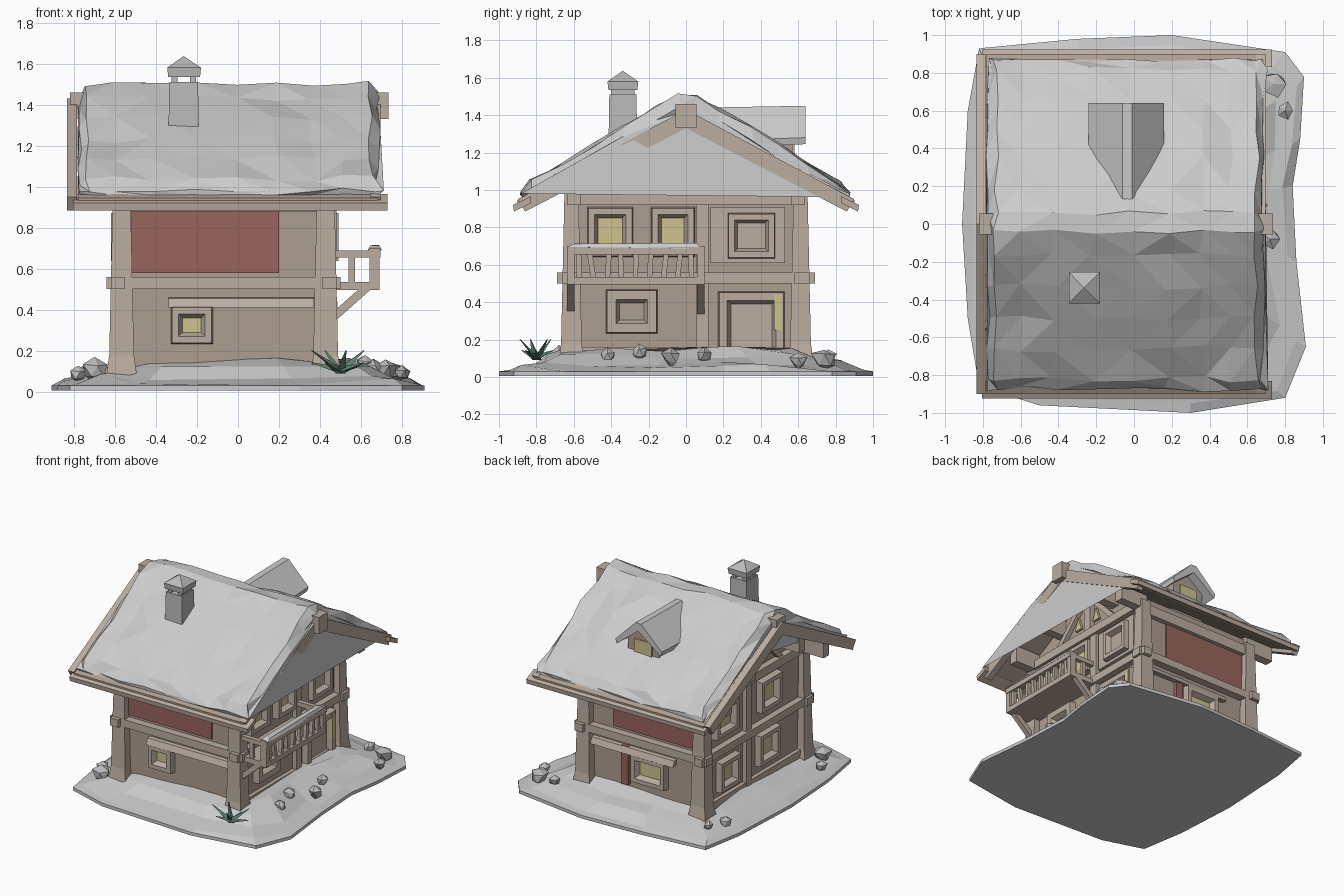
import bpy, bmesh, math, random
from mathutils import Vector

if "Cube" in bpy.data.objects:
    bpy.data.objects.remove(bpy.data.objects["Cube"])

random.seed(4)
J = lambda a: random.uniform(-a, a)


def material(name, r, g, b):
    m = bpy.data.materials.new(name)
    m.diffuse_color = (r, g, b, 1)
    m.use_nodes = True
    m.node_tree.nodes["Principled BSDF"].inputs["Base Color"].default_value = m.diffuse_color
    return m


WOOD = material("wood", .42, .34, .28)
TRIM = material("trim", .50, .42, .35)
RED = material("red_panel", .32, .13, .11)
GLOW = material("window_glow", .62, .55, .28)
SNOW = material("snow", .72, .72, .72)
STONE = material("stone", .5, .5, .5)
GREEN = material("pine", .1, .2, .15)


def finish(name, bm, *mats):
    bmesh.ops.recalc_face_normals(bm, faces=bm.faces[:])
    me = bpy.data.meshes.new(name)
    bm.to_mesh(me)
    bm.free()
    for m in mats:
        me.materials.append(m)
    ob = bpy.data.objects.new(name, me)
    bpy.context.collection.objects.link(ob)
    return ob


def loft(name, rings, *mats, glow_end=False, jitter=0):
    """Skin a stack of equal-length closed rings and cap both ends."""
    bm = bmesh.new()
    vs = [[bm.verts.new(Vector(p) + Vector((J(jitter), J(jitter), J(jitter)))) for p in r] for r in rings]
    n = len(vs[0])
    for a, b in zip(vs, vs[1:]):
        for i in range(n):
            bm.faces.new((a[i], a[(i + 1) % n], b[(i + 1) % n], b[i]))
    bm.faces.new(vs[0])
    cap = bm.faces.new(vs[-1])
    if glow_end:
        cap.material_index = 1
    if jitter:
        bmesh.ops.triangulate(bm, faces=bm.faces[:])
    return finish(name, bm, *mats)


def rect(x0, x1, y0, y1, z):
    return [(x0, y0, z), (x1, y0, z), (x1, y1, z), (x0, y1, z)]


def box(name, x0, x1, y0, y1, z0, z1, mat, flare=0):
    f = flare
    return loft(name, [rect(x0 - f, x1 + f, y0 - f, y1 + f, z0), rect(x0, x1, y0, y1, z1)], mat)


def prism_x(name, prof, x0, x1, mat):
    return loft(name, [[(x, y, z) for y, z in prof] for x in (x0, x1)], mat)


def beam(name, p, q, w, mat):
    p, q = Vector(p), Vector(q)
    d = (q - p).normalized()
    a = d.cross(Vector((0, 0, 1)) if abs(d.z) < .9 else Vector((1, 0, 0))).normalized() * w / 2
    b = d.cross(a).normalized() * w / 2
    return loft(name, [[c + a + b, c - a + b, c - a - b, c + a - b] for c in (p, q)], mat)


def place(side, u, v, d):
    return {"R": (.43 + d, u, v), "L": (-.57 - d, u, v),
            "F": (u, -.6 - d, v), "B": (u, .6 + d, v)}[side]


def window(name, side, u0, u1, v0, v1, rim=.04, out=.05, pane=GLOW):
    """Chunky frame with sloping reveal and a recessed pane."""
    def ring(i, d):
        return [place(side, u, v, d) for u, v in
                ((u0 + i, v0 + i), (u1 - i, v0 + i), (u1 - i, v1 - i), (u0 + i, v1 - i))]
    loft(name, [ring(0, -.02), ring(.008, out), ring(rim, out), ring(rim + .02, .01)],
         TRIM, pane, glow_end=True)


# snowy ground mound
outline = [(-.82, .93), (-.3, .98), (.2, 1), (.8, .91), (.9, .78), (.88, .45), (.84, .2), (.86, -.2),
           (.91, -.65), (.8, -.92), (.3, -1), (-.5, -.96), (-.82, -.86), (-.88, -.5), (-.91, 0), (-.88, .6)]
rings = []
for s, z in ((1, .005), (1, .03), (.95, .05), (.83, .075), (.72, .11), (.6, .15)):
    j = 0 if s == 1 else .018
    rings.append([(x * s + J(j), y * s + J(j), z + J(j)) for x, y in outline])
loft("snow_ground", rings, SNOW)

# house body with gabled top
prism_x("walls", [(-.6, .08), (.6, .08), (.6, 1.03), (0, 1.34), (-.6, 1.03)], -.57, .43, WOOD)
for s, side in ((-1, "front"), (1, "back")):
    y0, y1 = sorted((s * .59, s * .61))
    box(side + "_red_panel", -.52, .2, y0, y1, .58, .88, RED)
    box(side + "_eave_beam", -.61, .47, *sorted((s * .6, s * .64)), .88, .96, TRIM)
    box(side + "_floor_beam", -.64, .50, *sorted((s * .58, s * .66)), .5, .56, TRIM)
    # flared corner posts
    for x in (-.61, .385):
        box(side + "_corner_post", x, x + .085, *sorted((s * .575, s * .65)), .08, .98, TRIM, .02)
        box(side + "_post_foot", x, x + .085, *sorted((s * .575, s * .65)), .06, .3, TRIM, .035)

# gable ends: beams, king post, purlin stubs, vents
for s, face in ((1, "right"), (-1, "left")):
    X = lambda d: (.43 + d) if s > 0 else (-.57 - d)
    span = lambda a, b: sorted((X(a), X(b)))
    box(face + "_floor_beam", *span(-.02, .05), -.69, .69, .5, .56, TRIM)
    box(face + "_tie_beam", *span(-.02, .05), -.63, .63, .92, .985, TRIM)
    box(face + "_king_post", *span(-.02, .04), -.01, .06, .985, 1.32, TRIM)
    box(face + "_middle_post", *span(-.02, .035), .055, .12, .1, .93, TRIM)
    box(face + "_sill_beam", *span(-.02, .03), -.6, .6, .1, .16, TRIM)
    for m in (-1, 1):
        for y, z in ((.3, 1.14), (.6, .985)):
            box(face + "_purlin", *span(-.02, .22), m * y - .035, m * y + .035, z - .065, z + .065, TRIM)
        beam(face + "_gable_brace", (X(.015), m * .32, .97), (X(.015), m * .06, 1.24), .04, TRIM)
        prism_x(face + "_vent", [(m * .1 - .035, 1.05), (m * .1 + .035, 1.05), (m * .1, 1.15)],
                *span(-.01, .02), GLOW)
        # sloping barge boards
        prism_x(face + "_barge_board", [(0, 1.33), (m * .86, .885), (m * .9, .95), (0, 1.43)],
                *span(.215, .265), TRIM)
    box(face + "_ridge_beam", *span(-.02, .305 if s > 0 else .25), -.055, .055, 1.33, 1.46, TRIM)

# roof decking and eave boards
prism_x("roof_deck", [(0, 1.36), (.9, .895), (.9, .945), (0, 1.42), (-.9, .945), (-.9, .895)], -.78, .68, WOOD)
for s in (-1, 1):
    prism_x("eave_board", [(s * .83, .93), (s * .92, .885), (s * .925, .92), (s * .83, .965)], -.805, .73, TRIM)

# lumpy snow blanket on the roof
xs = [-.77, -.73, -.6, -.42, -.22, -.02, .18, .36, .52, .65, .69]
ys = [-.87, -.82, -.66, -.5, -.33, -.16, -.04, .06, .18, .35, .5, .66, .82, .87]
rings = []
for i, x in enumerate(xs):
    end = i in (0, len(xs) - 1)
    top = []
    for k, y in enumerate(ys):
        edge = k in (0, len(ys) - 1)
        z = 1.53 - .6 * max(abs(y), .035) - (.06 if end else 0) - (.03 if edge else 0)
        top.append((x + J(.02), y + J(.015), max(z + J(.018), 1.43 - .52 * abs(y))))
    rings.append([(x, -.87, .96), (x, 0, 1.40), (x, .87, .96)] + top[::-1])
loft("roof_snow", rings, SNOW, jitter=.004)

# chimney with gapped cap
box("chimney", -.335, -.195, -.41, -.265, 1.15, 1.51, STONE, .006)
for x in (-.325, -.235):
    box("chimney_cap_support", x, x + .03, -.40, -.275, 1.50, 1.55, STONE)
loft("chimney_cap", [rect(-.34, -.185, -.415, -.26, 1.535), rect(-.345, -.18, -.42, -.255, 1.58),
                     rect(-.268, -.262, -.341, -.335, 1.635)], STONE)

# dormer on the back slope
prof = [(-.24, 1.28), (-.06, 1.45), (-.01, 1.45), (.16, 1.28), (.15, 1.245), (-.035, 1.39), (-.23, 1.245)]
loft("dormer_roof", [[(x, .64, z) for x, z in prof], [(x, (1.5 - z) / .6, z - .01) for x, z in prof]], SNOW)
prof = [(-.17, 1.05), (.1, 1.05), (.1, 1.29), (-.035, 1.4), (-.17, 1.29)]
loft("dormer_walls", [[(x, y, z) for x, z in prof] for y in (.57, .3)], WOOD)
box("dormer_window", -.11, .04, .56, .58, 1.16, 1.29, GLOW)

# windows and doors
window("right_upper_window", "R", -.53, -.28, .64, .91)
window("right_upper_window", "R", -.19, .05, .64, .91)
box("right_upper_panel", .42, .45, .13, .53, .61, .91, TRIM)
window("right_upper_window", "R", .22, .48, .63, .88, out=.06)
window("right_lower_window", "R", -.43, -.15, .23, .47, .055, pane=WOOD)
window("right_door", "R", .17, .53, .09, .46, .05, pane=TRIM)
box("door_handle_post", .45, .485, .47, .51, .25, .44, GLOW)
window("left_upper_window", "L", .22, .5, .63, .88)
window("left_upper_window", "L", -.31, -.05, .63, .88)
window("left_lower_window", "L", .2, .45, .2, .44)
window("left_lower_window", "L", -.29, -.03, .22, .47)
window("front_window", "F", -.33, -.12, .23, .42)
window("back_window", "B", -.27, .03, .2, .42)
box("back_shutter", .06, .12, .59, .63, .16, .46, RED)
for s in (-1, 1):
    prism_x("long_lintel", [(s * .59, .42), (s * .65, .41), (s * .63, .455), (s * .59, .46)], -.34, .37, TRIM)

# balcony: floor, rails, slats and braces
box("balcony_floor", .42, .69, -.635, .1, .495, .535, TRIM)
box("balcony_rail", .635, .695, -.635, .1, .655, .695, TRIM)
for y in (-.635, .06):
    box("balcony_end_rail", .45, .65, y, y + .035, .655, .69, TRIM)
    box("balcony_corner_post", .64, .69, y, y + .04, .5, .7, TRIM)
    box("balcony_side_slat", .54, .57, y + .005, y + .03, .53, .66, TRIM)
    beam("balcony_brace", (.45, y + .02, .35), (.63, y + .02, .51), .04, TRIM)
for i in range(9):
    y = -.57 + i * .075
    beam("balcony_slat", (.665, y, .53), (.665, y + J(.03), .665), .028, TRIM)
loft("balcony_snow", [rect(.63, .70, -.63, .08, .69), rect(.65, .685, -.6, .05, .715)], SNOW, jitter=.006)


# scattered snowy rocks
def rock(x, y, z, r):
    bm = bmesh.new()
    bmesh.ops.create_icosphere(bm, subdivisions=1, radius=r)
    for v in bm.verts:
        v.co = Vector((x, y, z)) + v.co * (1 + J(.25)) * (.8 if v.co.z > 0 else .6)
    finish("rock", bm, STONE)


for x, y, z, r in ((-.7, -.68, .1, .08), (-.78, -.55, .08, .06), (.72, -.08, .1, .07), (.66, .1, .11, .06),
                   (.74, .74, .09, .09), (.8, .6, .08, .06), (-.76, .6, .08, .06), (-.7, .72, .08, .05),
                   (.66, -.42, .11, .06), (.62, -.25, .13, .06), (.6, .76, .1, .06)):
    rock(x, y, z, r)

# pine sprig at the front corner
for i in range(9):
    a = i * math.tau / 9
    c, s = math.cos(a), math.sin(a)
    tip = (.5 + .15 * c, -.8 + .09 * s, .14 + .06 * (i % 2))
    base = Vector((.5, -.8, .09))
    w = Vector((-s, c, 0)) * .025
    loft("pine_sprig", [[base + w, base - w, base + Vector((0, 0, .03))],
                        [Vector(tip) + w * .1, Vector(tip) - w * .1, Vector(tip) + Vector((0, 0, .004))]], GREEN)
